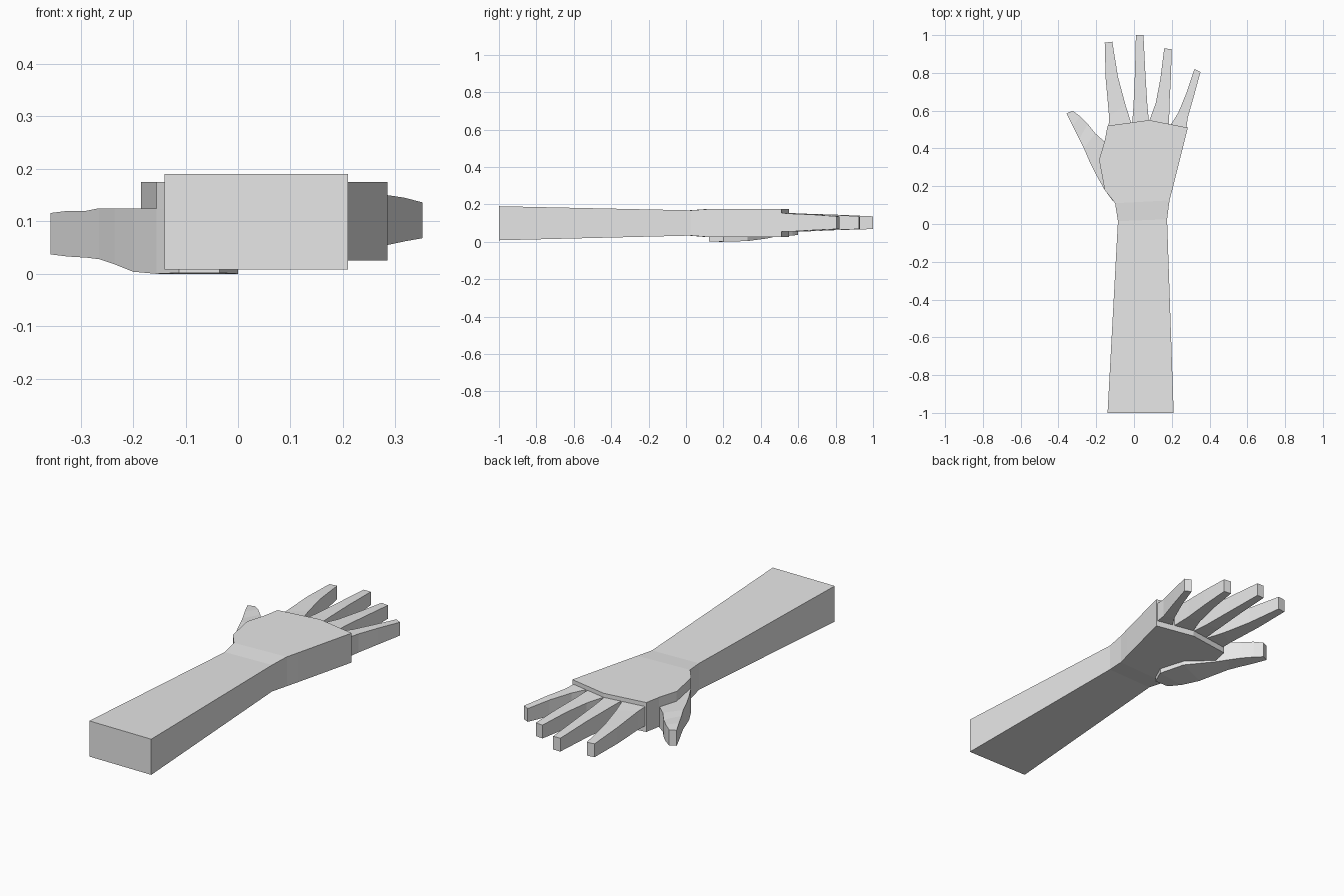
import bpy
import bmesh

cube = bpy.data.objects.get("Cube")
if cube:
    bpy.data.objects.remove(cube, do_unlink=True)

skin = bpy.data.materials.new("light_grey")
skin.use_nodes = True
GREY = (0.8, 0.8, 0.8, 1)
skin.diffuse_color = GREY
skin.node_tree.nodes["Principled BSDF"].inputs["Base Color"].default_value = GREY


def finish(bm, name):
    bmesh.ops.recalc_face_normals(bm, faces=bm.faces)
    mesh = bpy.data.meshes.new(name)
    bm.to_mesh(mesh)
    bm.free()
    mesh.materials.append(skin)
    obj = bpy.data.objects.new(name, mesh)
    bpy.context.collection.objects.link(obj)
    return obj


def loft(name, rows):
    """Box-section limb; each row is (left point, right point, bottom, top)."""
    bm = bmesh.new()
    rings = []
    for (lx, ly), (rx, ry), low, high in rows:
        corners = [(lx, ly, low), (rx, ry, low), (rx, ry, high), (lx, ly, high)]
        rings.append([bm.verts.new(c) for c in corners])
    for a, b in zip(rings, rings[1:]):
        for i in range(4):
            j = (i + 1) % 4
            bm.faces.new((a[i], a[j], b[j], b[i]))
    bm.faces.new(rings[0])
    bm.faces.new(rings[-1])
    return finish(bm, name)


def prism(name, outline, low, high):
    bm = bmesh.new()
    base = bm.faces.new([bm.verts.new((x, y, low)) for x, y in outline])
    top = bmesh.ops.extrude_face_region(bm, geom=[base])["geom"]
    for v in top:
        if isinstance(v, bmesh.types.BMVert):
            v.co.z = high
    return finish(bm, name)


# Forearm flaring into the wrist
loft("forearm", [
    ((-0.14, -1), (0.21, -1), 0.008, 0.19),
    ((-0.085, 0.015), (0.175, 0.025), 0.033, 0.168),
    ((-0.10, 0.11), (0.188, 0.125), 0.025, 0.175),
])

# Flat palm
prism("palm", [
    (-0.10, 0.11), (0.188, 0.125), (0.205, 0.19), (0.285, 0.51), (0.08, 0.55),
    (-0.14, 0.52), (-0.155, 0.44), (-0.185, 0.34), (-0.155, 0.18),
], 0.025, 0.175)

# Fingers: base, knuckle, middle and tip, as left and right points
fingers = {
    "index_finger": [((-0.135, 0.50), (-0.01, 0.52)), ((-0.132, 0.57), (-0.045, 0.63)),
                     ((-0.15, 0.77), (-0.085, 0.78)), ((-0.155, 0.96), (-0.115, 0.965))],
    "middle_finger": [((-0.01, 0.52), (0.08, 0.53)), ((-0.002, 0.64), (0.07, 0.64)),
                      ((0.005, 0.80), (0.06, 0.80)), ((0.01, 1.0), (0.05, 1.0))],
    "ring_finger": [((0.075, 0.53), (0.185, 0.51)), ((0.115, 0.64), (0.188, 0.64)),
                    ((0.14, 0.77), (0.195, 0.77)), ((0.16, 0.93), (0.2, 0.925))],
    "little_finger": [((0.185, 0.51), (0.275, 0.49)), ((0.235, 0.59), (0.285, 0.565)),
                      ((0.28, 0.70), (0.318, 0.68)), ((0.32, 0.82), (0.352, 0.805))],
}
heights = [(0.055, 0.155), (0.055, 0.15), (0.062, 0.145), (0.068, 0.136)]
for name, pairs in fingers.items():
    loft(name, [(l, r, low, high) for (l, r), (low, high) in zip(pairs, heights)])

# Thumb with its pad running under the palm
loft("thumb", [
    ((-0.112, 0.122), (-0.035, 0.122), 0.002, 0.12),
    ((-0.155, 0.18), (0.0, 0.20), 0.0, 0.125),
    ((-0.20, 0.26), (-0.04, 0.33), 0.004, 0.125),
    ((-0.235, 0.33), (-0.155, 0.435), 0.018, 0.125),
    ((-0.265, 0.40), (-0.205, 0.48), 0.028, 0.125),
    ((-0.29, 0.45), (-0.245, 0.53), 0.031, 0.12),
    ((-0.325, 0.52), (-0.285, 0.57), 0.033, 0.12),
    ((-0.357, 0.585), (-0.325, 0.60), 0.037, 0.116),
])
